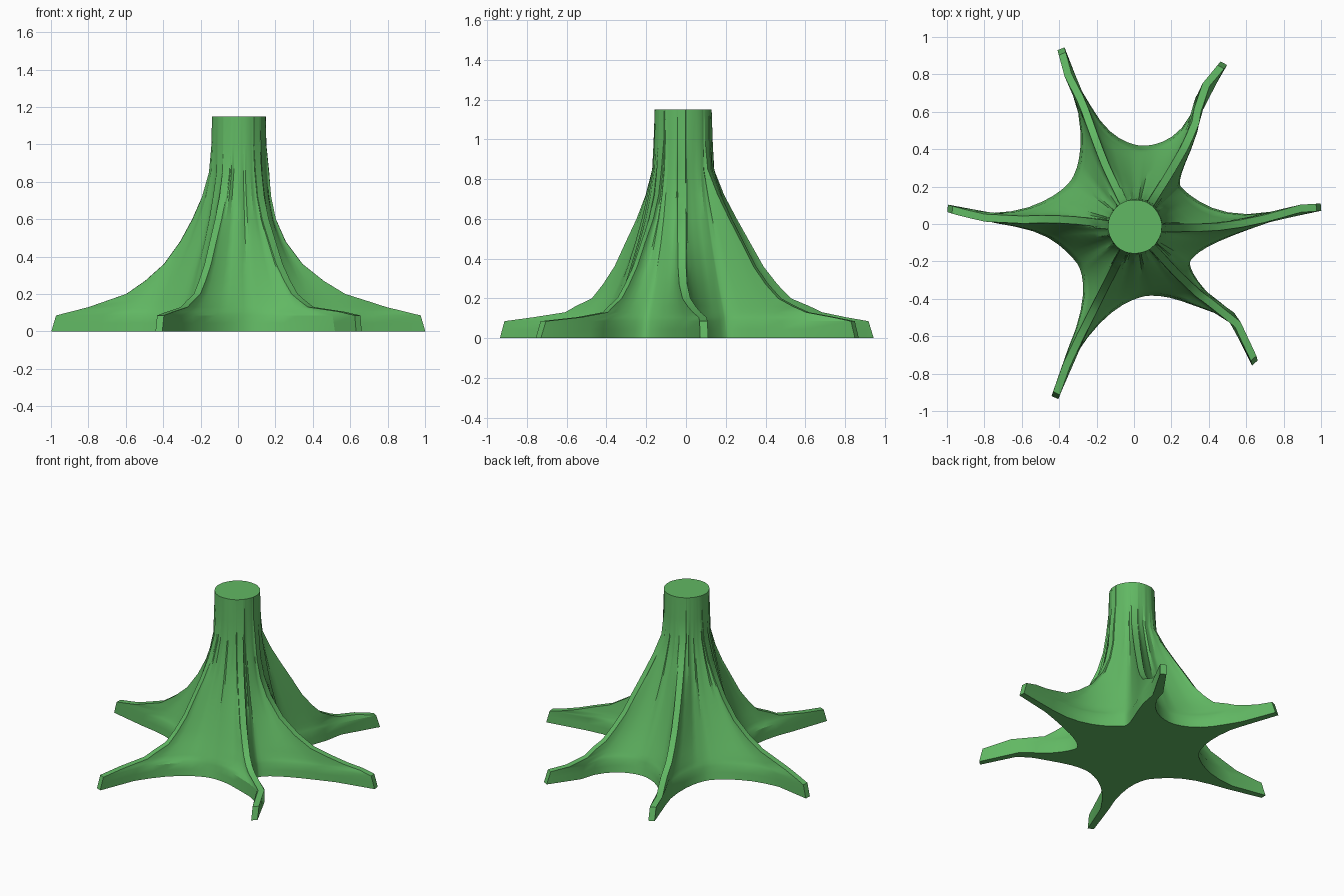
import bpy, bmesh, random
from math import radians, cos, sin, pi
from mathutils import Vector

cube = bpy.data.objects.get("Cube")
if cube:
    bpy.data.objects.remove(cube, do_unlink=True)
random.seed(4)


def lookup(table, x):
    """Linear interpolation in a list of (position, value) pairs."""
    if x <= table[0][0]:
        return table[0][1]
    for (a, va), (b, vb) in zip(table, table[1:]):
        if x <= b:
            return va + (vb - va) * (x - a) / (b - a)
    return table[-1][1]


# Each root: (distance, heading in degrees) outward, upper bulge, low sag
ROOTS = [
    ([(.2, -3), (.4, -2), (.6, 1), (.75, 3.4), (.88, 5.5), (1.004, 5.2)], -.065, 0),
    ([(.3, 56), (.5, 57), (.64, 59), (.73, 62), (.82, 63), (.985, 60.8)], .04, .12),
    ([(.33, 116), (.55, 114), (.71, 113), (.86, 114), (1.015, 112.6)], .045, .1),
    ([(.3, 175), (.45, 176), (.6, 177.5), (.8, 177.5), (1, 175.2)], 0, 0),
    ([(.42, 244.6), (.58, 244.4), (.78, 244), (1.02, 245.5)], 0, .19),
    ([(.3, 311), (.52, 313), (.69, 317), (.85, 315), (.985, 311)], -.04, .28),
]
# Hollow after each root: heading and radius at the ground
HOLLOWS = [(39, .32), (85, .42), (145, .41), (215, .37), (279, .39), (327, .36)]

# Ridge reach, sag and hollow depth against height
RIDGE = [(0, 1), (.085, .975), (.13, .8), (.2, .6), (.27, .5), (.36, .4),
         (.5, .3), (.68, .21), (.85, .16), (1, .146), (1.15, .145)]
SAG = [(.085, 0), (.13, 1), (.2, .8), (.45, 0)]
HOLLOW_FADE = [(0, 1), (.1, .92), (.25, .68), (.45, .4), (.65, .18), (.85, .03), (1.15, 0)]
LEVELS = [0, .045, .085, .105, .13, .16, .2, .27, .36, .48, .6, .72, .85, 1, 1.15]
# How much each flank point still belongs to the hollow
MIXES = [.85, .66, .46, .28, .14, .055, .015, 0]
TOP_RADIUS, RIDGE_HALF = .143, .02

# Small bark grooves that run up the trunk
groove = [random.uniform(-.007, .007) for _ in range(len(ROOTS) * (len(MIXES) * 2 + 1))]


def hollow_radius(i, z):
    return TOP_RADIUS + (HOLLOWS[i][1] - TOP_RADIUS) * lookup(HOLLOW_FADE, z)


def flank(i, hollow, z, side):
    """Polar points of one side of a root, from the hollow out to the ridge."""
    path, bulge, sag = ROOTS[i]
    inner = hollow_radius(hollow, z)
    reach = lookup(RIDGE, z) * (1 - sag * lookup(SAG, z))
    if z < .2:
        reach *= path[-1][0]
    reach += bulge * sin(pi * min(1, max(0, (z - .085) / .75)))
    reach = max(reach, inner)
    power = 1.2 + 2 * min(1, (reach - inner) / .5)
    heading = HOLLOWS[hollow][0]
    if side < 0 and i == 0:
        heading -= 360
    points = []
    for mix in MIXES:
        d = inner + (reach - inner) * (1 - mix ** (1 / power)) ** 1.67
        edge = radians(lookup(path, d)) + side * RIDGE_HALF / d
        points.append((d, edge + (radians(heading) - edge) * mix))
    return points


def ring(z):
    """Full outline of the trunk and roots at one height."""
    polar = []
    for i in range(len(ROOTS)):
        polar += flank(i, i - 1, z, -1)
        polar += reversed(flank(i, i, z, 1))
        polar.append((hollow_radius(i, z), radians(HOLLOWS[i][0])))
    rough = sin(pi * min(1, z / 1.1)) if z > .085 else 0
    lean = min(1, z / .85)
    return [Vector(((d + g * rough) * cos(a) + .005 * lean,
                    (d + g * rough) * sin(a) - .014 * lean, z))
            for (d, a), g in zip(polar, groove)]


# Skin the outlines into one closed trunk
bm = bmesh.new()
rings = [[bm.verts.new(p) for p in ring(z)] for z in LEVELS]
for low, high in zip(rings, rings[1:]):
    for j in range(len(low)):
        k = (j + 1) % len(low)
        bm.faces.new((low[j], low[k], high[k], high[j]))
bm.faces.new(rings[-1])
bm.faces.new(list(reversed(rings[0])))
bmesh.ops.recalc_face_normals(bm, faces=bm.faces)
mesh = bpy.data.meshes.new("trunk_with_roots")
bm.to_mesh(mesh)
bm.free()

trunk = bpy.data.objects.new("trunk_with_roots", mesh)
bpy.context.collection.objects.link(trunk)

# Plain green colour
green = bpy.data.materials.new("leaf_green")
green.use_nodes = True
colour = (.12, .48, .125, 1)
green.diffuse_color = colour
green.node_tree.nodes["Principled BSDF"].inputs["Base Color"].default_value = colour
mesh.materials.append(green)

# Smooth bark with crisp root edges
bpy.ops.object.select_all(action="DESELECT")
trunk.select_set(True)
bpy.context.view_layer.objects.active = trunk
bpy.ops.object.shade_smooth_by_angle(angle=radians(30))
